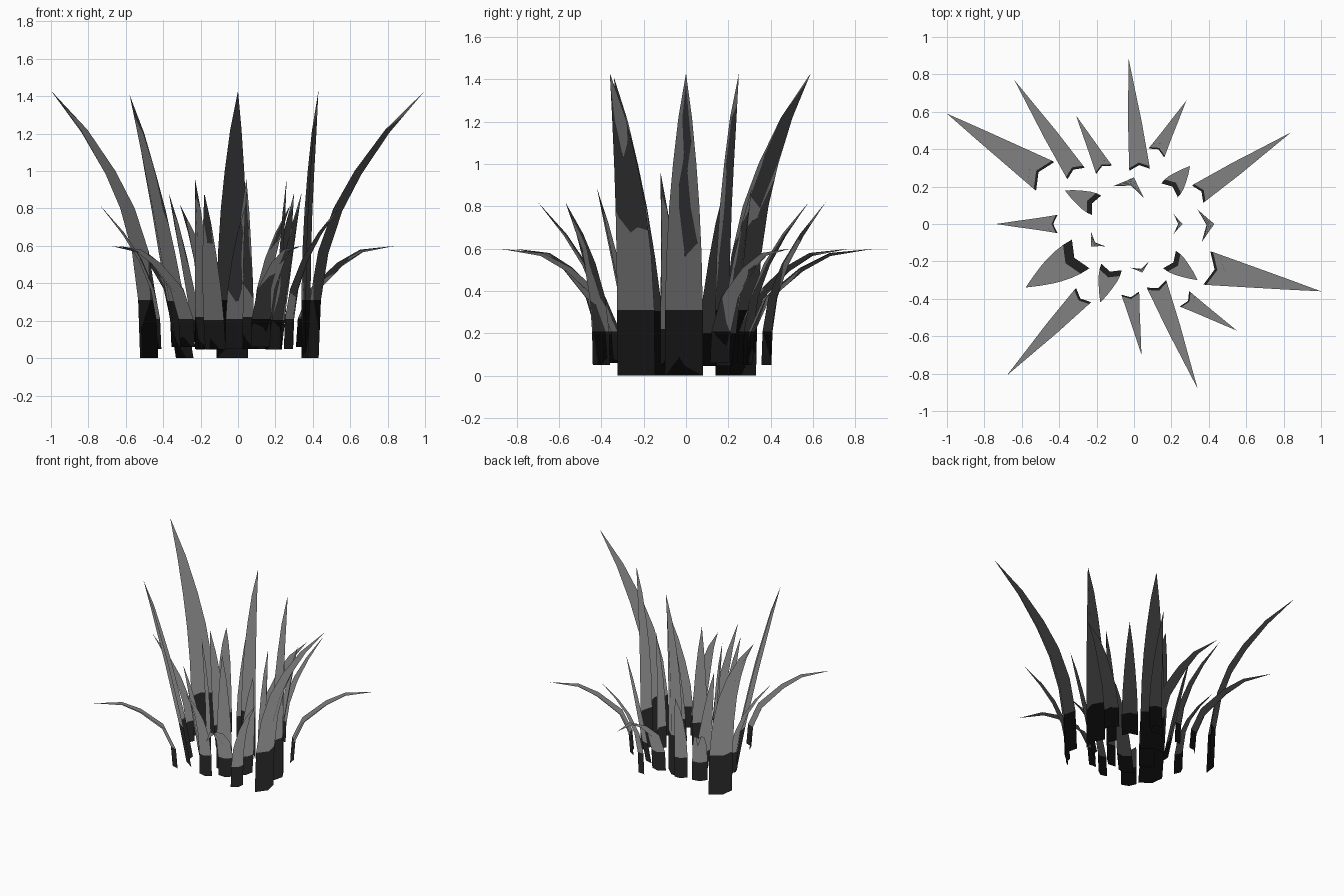
import bpy
import bmesh
from mathutils import Vector

cube = bpy.data.objects.get("Cube")
if cube:
    bpy.data.objects.remove(cube, do_unlink=True)


def make_material(name, colour):
    mat = bpy.data.materials.new(name)
    mat.use_nodes = True
    mat.diffuse_color = colour
    mat.node_tree.nodes["Principled BSDF"].inputs["Base Color"].default_value = colour
    return mat


leaf_grey = make_material("leaf grey", (0.22, 0.22, 0.22, 1))
root_black = make_material("root black", (0.014, 0.014, 0.014, 1))

# Shared curves: share of the outward reach and share of the width at each row
TALL_WIDTH = (1, 1, .93, .8, .62, .36, 0)
SHORT_WIDTH = (1, 1, .9, .67, .4, 0)
TALL_ROWS = (0, .31, .57, .8, 1, 1.22, 1.43)
UPRIGHT_ROWS = (.05, .22, .4, .6, .78, .96)

# Each kind: row heights, outward curve, width curve, base width, fold depth
KINDS = {
    "tall_bent": (TALL_ROWS, (0, .02, .09, .22, .4, .66, 1), TALL_WIDTH, .18, .042),
    "tall_tilted": ([z * .985 for z in TALL_ROWS], (0, .16, .32, .47, .62, .79, 1),
                    TALL_WIDTH, .18, .04),
    "tall_upright": (TALL_ROWS, (0, 0, .06, .19, .37, .62, 1), TALL_WIDTH, .18, .038),
    "drooping": ((.06, .21, .37, .51, .58, .6), (0, .02, .14, .42, .65, 1),
                 SHORT_WIDTH, .11, .025),
    "arching": ((.05, .21, .37, .53, .67, .82), (0, .02, .11, .32, .6, 1),
                SHORT_WIDTH, .095, .022),
    "inner_tilted": ([z * .92 for z in UPRIGHT_ROWS], (0, .16, .33, .54, .75, 1),
                     SHORT_WIDTH, .115, .026),
    "inner_upright": (UPRIGHT_ROWS, (0, 0, .08, .28, .57, 1), SHORT_WIDTH, .115, .026),
}

# Each blade: base x, base y, tip x, tip y
BLADES = {
    "tall_bent": [(-.475, .255, -1, .59), (.39, -.235, 1, -.36)],
    "tall_tilted": [(-.285, -.16, -.58, -.34)],
    "tall_upright": [(.35, -.01, .43, 0), (-.03, .17, 0, .25)],
    "drooping": [(.03, .29, -.03, .89), (.12, -.32, .34, -.88), (-.27, -.38, -.68, -.81),
                 (.34, .16, .84, .49), (-.31, .27, -.64, .77)],
    "arching": [(-.41, 0, -.74, 0), (-.02, -.37, .04, -.7), (.12, .38, .28, .66),
                (.27, -.4, .55, -.57), (-.16, .29, -.31, .58)],
    "inner_tilted": [(-.2, .1, -.37, .18), (.19, .18, .3, .31), (.19, -.19, .34, -.3),
                     (-.12, -.23, -.18, -.42)],
    "inner_upright": [(.21, 0, .26, 0), (.03, -.215, .045, -.26), (-.19, -.08, -.23, -.12)],
}
UP = Vector((0, 0, 1))


def build_blade(name, kind, base_x, base_y, tip_x, tip_y):
    """A V-folded leaf, hollow toward the middle of the clump, tapering to a point."""
    heights, curve, taper, width, fold = KINDS[kind]
    base = Vector((base_x, base_y, 0))
    reach = Vector((tip_x, tip_y, 0)) - base
    side = UP.cross(reach.normalized())
    path = [base + reach * c + UP * z for c, z in zip(curve, heights)]

    bm = bmesh.new()
    rows = []
    for i, point in enumerate(path[:-1]):
        # The spine sits behind the two edges, square to the path
        tangent = (path[i + 1] - path[i - 1]).normalized() if i > 1 else UP
        spine = side.cross(tangent) * fold * taper[i] ** .6
        half = side * width * taper[i] / 2
        rows.append([bm.verts.new(p) for p in (point - half, point + spine, point + half)])
    tip = bm.verts.new(path[-1])

    # Faces look inward and up; the lowest band is the dark root
    for k in range(2):
        for i, (low, high) in enumerate(zip(rows, rows[1:])):
            face = bm.faces.new((low[k + 1], low[k], high[k], high[k + 1]))
            face.material_index = 1 if i == 0 else 0
        bm.faces.new((rows[-1][k + 1], rows[-1][k], tip))
    for face in bm.faces:
        face.smooth = True

    mesh = bpy.data.meshes.new(name)
    bm.to_mesh(mesh)
    bm.free()
    mesh.materials.append(leaf_grey)
    mesh.materials.append(root_black)
    # Foliage shading: every normal points straight up
    mesh.normals_split_custom_set_from_vertices([UP] * len(mesh.vertices))
    bpy.context.collection.objects.link(bpy.data.objects.new(name, mesh))


for kind, placements in BLADES.items():
    for number, place in enumerate(placements, 1):
        build_blade(f"{kind}_blade_{number}", kind, *place)
